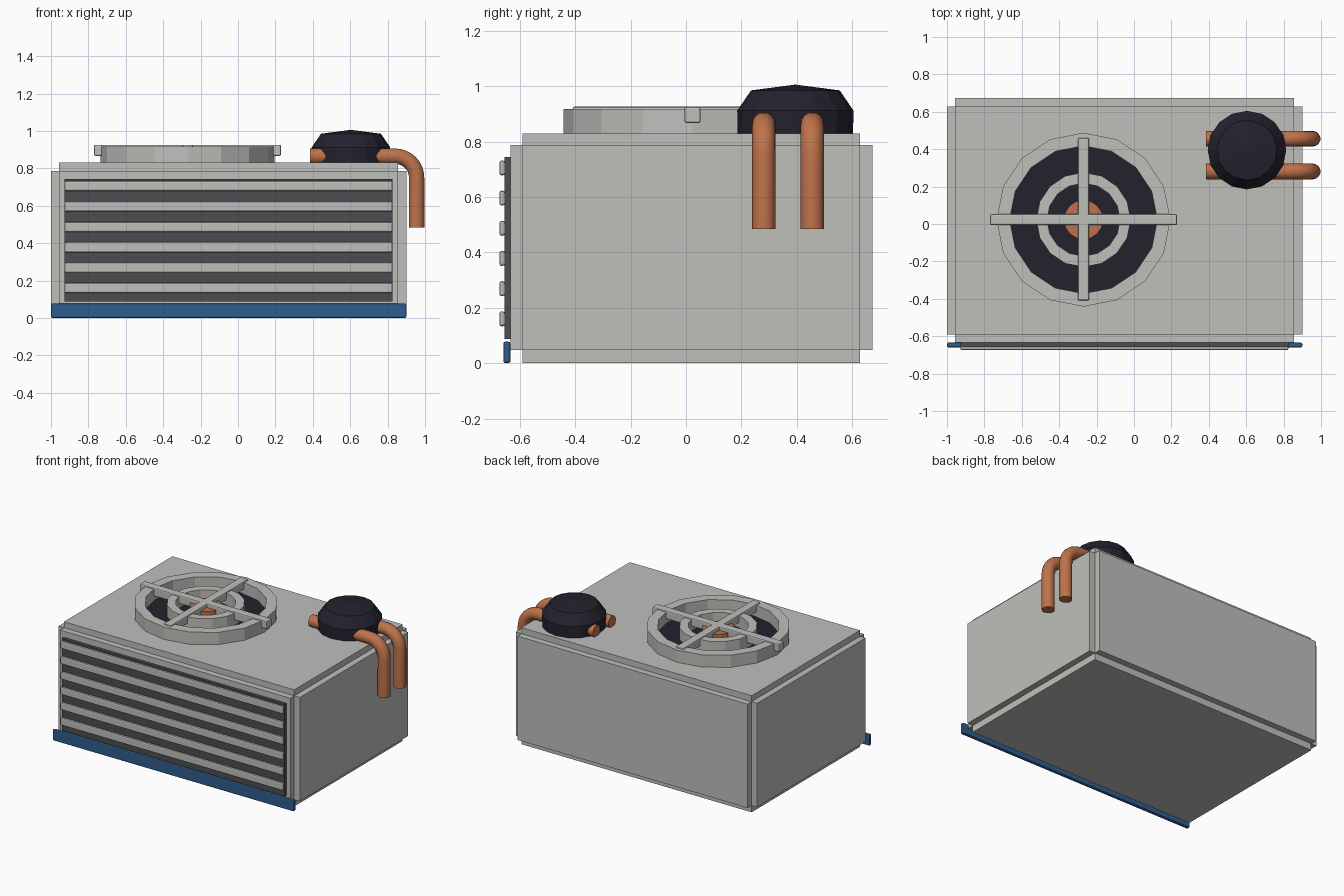
import bpy, bmesh, math
from mathutils import Vector

if "Cube" in bpy.data.objects:
    bpy.data.objects.remove(bpy.data.objects["Cube"], do_unlink=True)


def material(name, colour):
    m = bpy.data.materials.new(name)
    m.use_nodes = True
    m.diffuse_color = (*colour, 1)
    m.node_tree.nodes["Principled BSDF"].inputs["Base Color"].default_value = (*colour, 1)
    return m


GREY = material("light grey", (0.52, 0.52, 0.50))
DARK = material("dark grey", (0.07, 0.075, 0.082))
NAVY = material("dark navy", (0.017, 0.016, 0.027))
COPPER = material("copper", (0.52, 0.17, 0.07))
BLUE = material("blue", (0.03, 0.11, 0.27))


def finish(name, bm, mat, smooth=None):
    bmesh.ops.recalc_face_normals(bm, faces=bm.faces[:])
    mesh = bpy.data.meshes.new(name)
    bm.to_mesh(mesh)
    bm.free()
    mesh.materials.append(mat)
    obj = bpy.data.objects.new(name, mesh)
    bpy.context.collection.objects.link(obj)
    if smooth:
        bpy.ops.object.select_all(action="DESELECT")
        bpy.context.view_layer.objects.active = obj
        obj.select_set(True)
        bpy.ops.object.shade_smooth_by_angle(angle=math.radians(smooth))
    return obj


def box(name, x, y, z, mat, bevel=0):
    """Box given by its (low, high) limits on each axis."""
    bm = bmesh.new()
    bmesh.ops.create_cube(bm, size=1)
    for v in bm.verts:
        v.co = Vector([(a + b) / 2 + c * (b - a) for (a, b), c in zip((x, y, z), v.co)])
    if bevel:
        bmesh.ops.bevel(bm, geom=bm.edges[:], offset=bevel, segments=2, profile=0.5, affect="EDGES")
    return finish(name, bm, mat)


def lathe(name, profile, centre, mat, sides=16, smooth=None):
    """Spin (radius, height) points about a vertical axis."""
    bm = bmesh.new()
    verts = [bm.verts.new((r, 0, z)) for r, z in profile]
    edges = [bm.edges.new(pair) for pair in zip(verts, verts[1:])]
    bmesh.ops.spin(bm, geom=verts + edges, cent=(0, 0, 0), axis=(0, 0, 1),
                   angle=math.tau, steps=sides)
    bmesh.ops.remove_doubles(bm, verts=bm.verts[:], dist=0.0005)
    bmesh.ops.translate(bm, verts=bm.verts[:], vec=(*centre, 0))
    return finish(name, bm, mat, smooth)


def ring(name, inner, outer, low, high):
    profile = [(inner, low), (outer, low), (outer, high), (inner, high), (inner, low)]
    return lathe(name, profile, FAN, GREY)


def pipe(name, path, radius, mat, sides=14):
    """Tube along a path lying in an x-z plane."""
    bm = bmesh.new()
    loops = []
    for i, p in enumerate(path):
        t = (path[min(i + 1, len(path) - 1)] - path[max(i - 1, 0)]).normalized()
        side = Vector((0, 1, 0))
        up = t.cross(side)
        angles = [math.tau * k / sides for k in range(sides)]
        loops.append([bm.verts.new(p + radius * (math.cos(a) * side + math.sin(a) * up))
                      for a in angles])
    for a, b in zip(loops, loops[1:]):
        for k in range(sides):
            n = (k + 1) % sides
            bm.faces.new((a[k], a[n], b[n], b[k]))
    bm.faces.new(loops[0])
    bm.faces.new(loops[-1])
    return finish(name, bm, mat, 40)


# Casing: three crossing blocks leave stepped edges
OUT_X, IN_X = (-1.0, 0.9), (-0.957, 0.856)
OUT_Y, IN_Y = (-0.634, 0.674), (-0.59, 0.629)
OUT_Z, IN_Z = (0.0, 0.83), (0.048, 0.787)
box("casing_sides", OUT_X, IN_Y, IN_Z, GREY)
box("casing_front_and_back", IN_X, OUT_Y, IN_Z, GREY)
box("casing_top_and_bottom", IN_X, IN_Y, OUT_Z, GREY)

# Front grille and base strip
GRILLE_X = (-0.928, 0.826)
box("grille_panel", GRILLE_X, (-0.656, -0.63), (0.088, 0.744), DARK)
for i in range(6):
    z = 0.16 + 0.109 * i
    box(f"louvre_{i + 1}", GRILLE_X, (-0.674, -0.654), (z - 0.027, z + 0.027), GREY, 0.008)
box("base_strip", OUT_X, (-0.66, -0.634), (0.0, 0.078), BLUE, 0.008)

# Fan opening with guard rings, hub and crossed bars
FAN = (-0.27, 0.023)
lathe("fan_opening", [(0, 0.825), (0.41, 0.825), (0.41, 0.834), (0, 0.834)], FAN, NAVY)
ring("outer_guard_ring", 0.395, 0.465, 0.825, 0.917)
ring("inner_guard_ring", 0.195, 0.253, 0.825, 0.917)
lathe("fan_hub", [(0, 0.825), (0.105, 0.825), (0.105, 0.9), (0, 0.9)], FAN, COPPER)
BAR_Z = (0.867, 0.926)
box("guard_bar_across", (-0.77, 0.23), (-0.006, 0.053), BAR_Z, GREY, 0.008)
box("guard_bar_along", (-0.3, -0.24), (-0.41, 0.46), BAR_Z, GREY, 0.008)

# Compressor dome
lathe("compressor_dome", [(0, 0.82), (0.208, 0.82), (0.21, 0.912), (0.16, 0.985), (0, 1.006)],
      (0.604, 0.395), NAVY)

# Copper pipes running through the dome and bending down the side
BEND = 0.115
for name, y in (("front_pipe", 0.281), ("back_pipe", 0.456)):
    path = [Vector((0.385, y, 0.865))]
    for k in range(9):
        a = math.pi / 2 * k / 8
        path.append(Vector((0.84 + BEND * math.sin(a), y, 0.75 + BEND * math.cos(a))))
    path.append(Vector((0.955, y, 0.484)))
    pipe(name, path, 0.042, COPPER)
